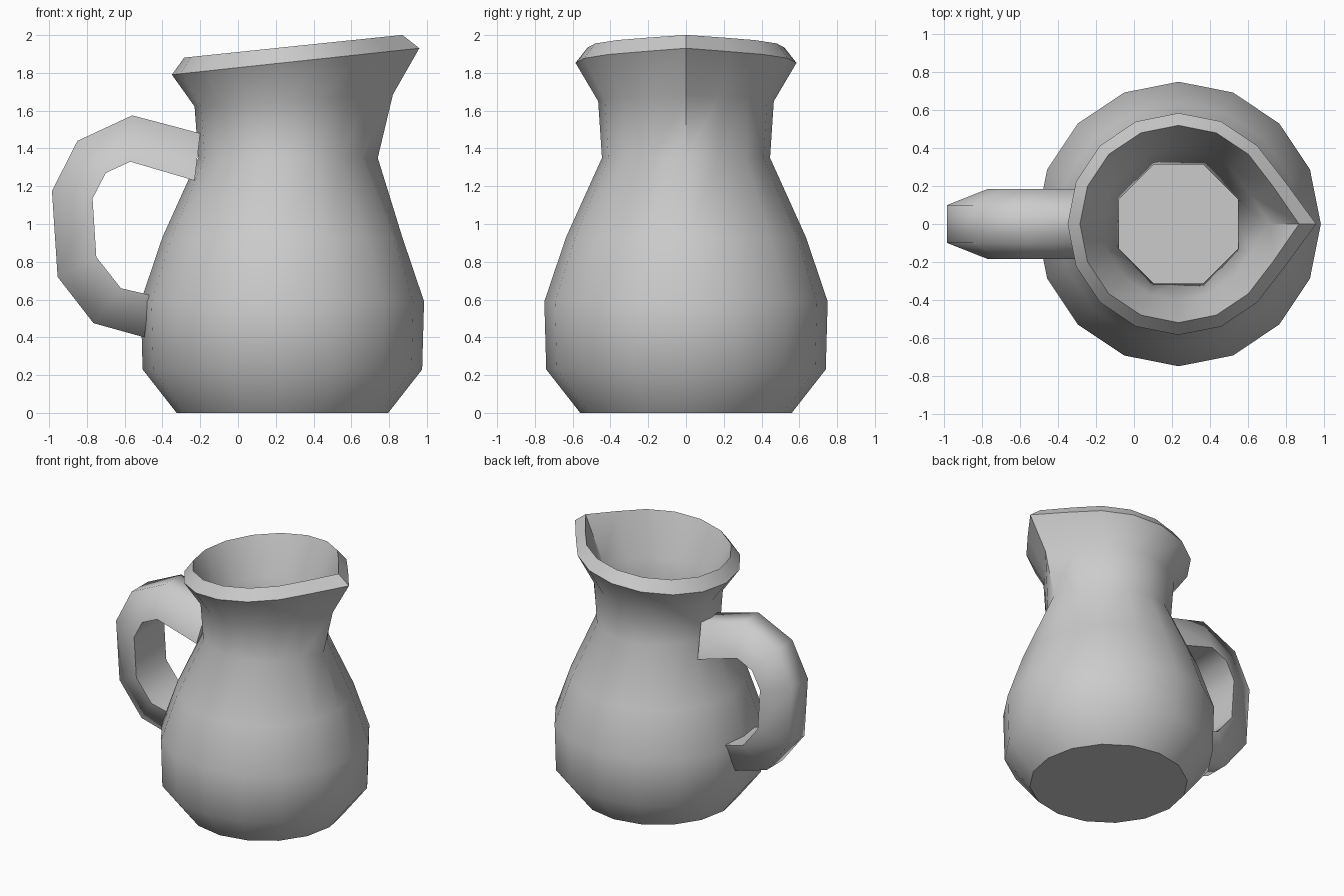
import bpy, bmesh, math

old = bpy.data.objects.get("Cube")
if old:
    bpy.data.objects.remove(old)

SIDES = 16
CX = 0.235  # axis of the jug body


def make_material(name, colour):
    mat = bpy.data.materials.new(name)
    mat.use_nodes = True
    mat.diffuse_color = colour
    mat.node_tree.nodes["Principled BSDF"].inputs["Base Color"].default_value = colour
    return mat


clay = make_material("grey clay", (0.6, 0.6, 0.6, 1))


def loft(name, rings, smooth_angle):
    """Skin a list of rings into a closed, capped tube."""
    bm = bmesh.new()
    loops = [[bm.verts.new(p) for p in ring] for ring in rings]
    count = len(rings[0])
    for a, b in zip(loops, loops[1:]):
        for i in range(count):
            j = (i + 1) % count
            bm.faces.new((a[i], a[j], b[j], b[i]))
    bm.faces.new(loops[0])
    bm.faces.new(loops[-1])
    bmesh.ops.recalc_face_normals(bm, faces=bm.faces)
    mesh = bpy.data.meshes.new(name)
    bm.to_mesh(mesh)
    bm.free()
    mesh.materials.append(clay)
    obj = bpy.data.objects.new(name, mesh)
    bpy.context.collection.objects.link(obj)
    bpy.ops.object.select_all(action='DESELECT')
    obj.select_set(True)
    bpy.context.view_layer.objects.active = obj
    bpy.ops.object.shade_smooth_by_angle(angle=math.radians(smooth_angle))
    return obj


def body_ring(radius, z, tilt=0, pull=0, octagon=False):
    """Round ring, tilted towards the spout, with its +x point pulled out."""
    ring = []
    for i in range(SIDES):
        a = math.tau * i / SIDES
        r = radius
        if octagon and i % 2 == 0:
            r *= math.cos(math.pi / 8)
        x, y = r * math.cos(a), r * math.sin(a)
        if i == 0:
            x += pull
        elif i in (1, SIDES - 1):
            x += pull * 0.15
        ring.append((CX + x, y, z + tilt * x))
    return ring


# Jug body: outer wall, rim with spout, then the hollow inside
loft("jug_body", [
    body_ring(0.56, 0),
    body_ring(0.74, 0.23),
    body_ring(0.75, 0.59),
    body_ring(0.635, 0.93),
    body_ring(0.445, 1.35, 0, 0.06),
    body_ring(0.465, 1.65, 0.06, 0.12),
    body_ring(0.585, 1.853, 0.107, 0.14),
    body_ring(0.52, 1.935, 0.104, 0.115),
    body_ring(0.4, 1.63, 0.06, 0.08),
    body_ring(0.34, 1.35, octagon=True),
    body_ring(0.5, 0.93, octagon=True),
    body_ring(0.6, 0.5, octagon=True),
    body_ring(0.42, 0.08, octagon=True),
], 50)

# Handle: trapezoid section, narrow on the outside, wide on the inside
outer = [(-0.20, 1.48), (-0.56, 1.575), (-0.85, 1.44), (-0.985, 1.175),
         (-0.955, 0.72), (-0.765, 0.475), (-0.495, 0.40)]
inner = [(-0.23, 1.23), (-0.57, 1.33), (-0.70, 1.27), (-0.77, 1.135),
         (-0.75, 0.825), (-0.62, 0.66), (-0.47, 0.625)]
loft("handle", [
    [(ox, -0.1, oz), (ox, 0.1, oz), (ix, 0.185, iz), (ix, -0.185, iz)]
    for (ox, oz), (ix, iz) in zip(outer, inner)
], 80)
